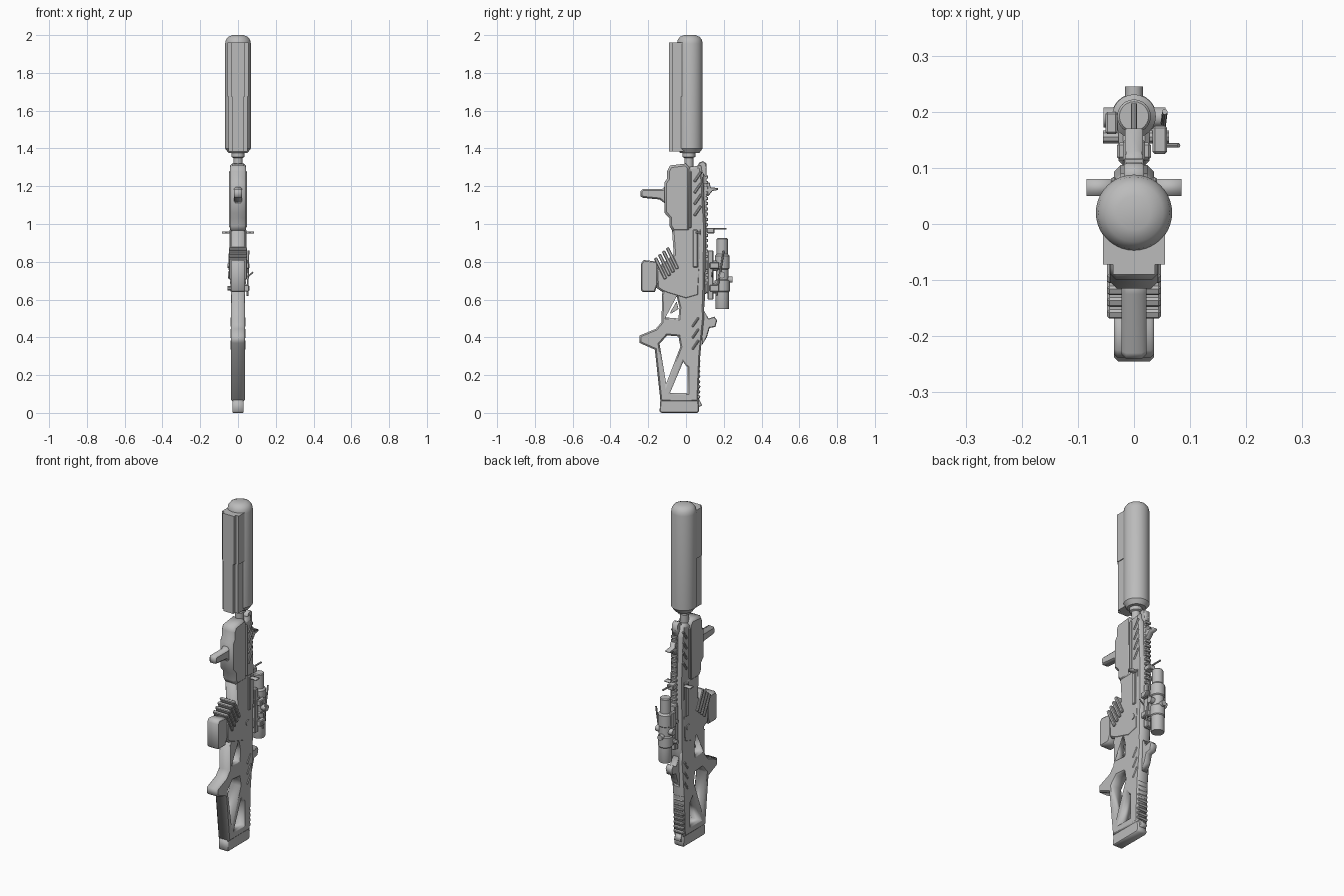
import bpy, bmesh, math
from mathutils import Matrix, Vector

start = bpy.data.objects.get("Cube")
if start:
    bpy.data.objects.remove(start, do_unlink=True)

grey = bpy.data.materials.new("plain grey")
grey.use_nodes = True
grey.diffuse_color = (0.5, 0.5, 0.5, 1)
grey.node_tree.nodes["Principled BSDF"].inputs["Base Color"].default_value = grey.diffuse_color


def add(name, mesh, smooth=False):
    mesh.materials.clear()
    mesh.materials.append(grey)
    obj = bpy.data.objects.new(name, mesh)
    bpy.context.collection.objects.link(obj)
    if smooth:
        bpy.ops.object.select_all(action="DESELECT")
        obj.select_set(True)
        bpy.context.view_layer.objects.active = obj
        bpy.ops.object.shade_smooth_by_angle(angle=math.radians(35))
    return obj


def plate(name, half, outline, holes=(), bevel=0.006, x=0.0):
    """Side outline in (y, z), optionally pierced, thickened along x."""
    curve = bpy.data.curves.new(name, "CURVE")
    curve.dimensions = "2D"
    curve.fill_mode = "BOTH"
    curve.extrude = half - bevel
    curve.bevel_depth = bevel
    curve.bevel_resolution = 0
    curve.offset = -bevel
    for loop in (outline, *holes):
        spline = curve.splines.new("POLY")
        spline.points.add(len(loop) - 1)
        for point, (y, z) in zip(spline.points, loop):
            point.co = (y, z, 0, 1)
        spline.use_cyclic_u = True
    temp = bpy.data.objects.new("temp", curve)
    bpy.context.collection.objects.link(temp)
    graph = bpy.context.evaluated_depsgraph_get()
    mesh = bpy.data.meshes.new_from_object(temp.evaluated_get(graph))
    bpy.data.objects.remove(temp)
    mesh.transform(Matrix(((0, 0, 1, x), (1, 0, 0, 0), (0, 1, 0, 0), (0, 0, 0, 1))))
    return add(name, mesh)


def box(name, centre, size, tilt=0.0, bevel=0.004):
    """Chamfered block, tilted about x."""
    bm = bmesh.new()
    bmesh.ops.create_cube(bm, size=1)
    bmesh.ops.scale(bm, vec=size, verts=bm.verts)
    if bevel:
        bmesh.ops.bevel(bm, geom=bm.edges[:], offset=bevel, segments=1, affect="EDGES")
    bm.transform(Matrix.Translation(centre) @ Matrix.Rotation(tilt, 4, "X"))
    mesh = bpy.data.meshes.new(name)
    bm.to_mesh(mesh)
    bm.free()
    return add(name, mesh)


def lathe(name, base, profile, axis=(0, 0, 1), sides=24):
    """Turned part from (radius, distance) pairs along an axis."""
    bm = bmesh.new()
    rings = []
    for radius, height in profile:
        angles = [math.tau * i / sides for i in range(sides)]
        rings.append([bm.verts.new((radius * math.cos(a), radius * math.sin(a), height)) for a in angles])
    for low, high in zip(rings, rings[1:]):
        for i in range(sides):
            j = (i + 1) % sides
            bm.faces.new((low[i], low[j], high[j], high[i]))
    bm.faces.new(rings[0][::-1])
    bm.faces.new(rings[-1])
    turn = Vector((0, 0, 1)).rotation_difference(Vector(axis)).to_matrix().to_4x4()
    bm.transform(Matrix.Translation(base) @ turn)
    mesh = bpy.data.meshes.new(name)
    bm.to_mesh(mesh)
    bm.free()
    return add(name, mesh, True)


def rod(name, a, b, radius, sides=8):
    span = Vector(b) - Vector(a)
    return lathe(name, a, [(radius, 0), (radius, span.length)], span, sides)


# Long muffled muzzle with its domed end and front cover
lathe("muzzle_can", (0, 0.02, 0), [(0.05, 1.375), (0.068, 1.4), (0.068, 1.955), (0.064, 1.975),
                                   (0.052, 1.991), (0.03, 2.0)], sides=40)
for name, half, low, high in (("cover_upper", 0.055, 1.675, 1.96), ("cover_lower", 0.05, 1.385, 1.675)):
    cover = box(name, (0, -0.03, (low + high) / 2), (2 * half, 0.12, high - low), bevel=0)
    bm = bmesh.new()
    bm.from_mesh(cover.data)
    corners = [e for e in bm.edges if all(v.co.y < -0.08 for v in e.verts)
               and abs(e.verts[0].co.z - e.verts[1].co.z) > 0.1]
    bmesh.ops.bevel(bm, geom=corners, offset=0.018, segments=2, affect="EDGES")
    bm.to_mesh(cover.data)
    bm.free()
lathe("barrel", (0, 0.015, 0), [(0.024, 1.25), (0.024, 1.35), (0.034, 1.355), (0.034, 1.38)])

# Handguard and receiver
plate("handguard", 0.043, [(-0.085, 1.31), (-0.1, 1.28), (-0.1, 1.24), (-0.115, 1.22), (-0.115, 1.06),
                           (-0.088, 1.03), (-0.088, 0.99), (-0.07, 0.96), (0.02, 0.96), (0.02, 1.3), (0, 1.32)],
      bevel=0.012)
plate("upper_housing", 0.036, [(0, 1.3), (0.08, 1.31), (0.09, 1.24), (0.105, 0.98), (0.1, 0.6), (0.085, 0.42),
                               (0.04, 0.4), (-0.02, 0.9)], bevel=0.012)
plate("receiver", 0.038, [(-0.075, 0.98), (-0.065, 0.84), (-0.16, 0.76), (-0.155, 0.66), (-0.125, 0.64),
                          (-0.1, 0.63), (0, 0.6), (0.07, 0.62), (0.085, 0.98)], bevel=0.01)

# Pierced stock with trigger opening and angled grip
plate("stock", 0.036, [(-0.125, 0.66), (-0.13, 0.48), (-0.16, 0.445), (-0.245, 0.41), (-0.245, 0.37),
                       (-0.165, 0.335), (-0.135, 0.06), (0.065, 0.06), (0.075, 0.3), (0.095, 0.5), (0.09, 0.66)],
      [[(-0.115, 0.62), (-0.05, 0.62), (-0.035, 0.56), (-0.04, 0.5), (-0.105, 0.505)],
       [(-0.14, 0.365), (-0.1, 0.41), (-0.04, 0.405), (-0.03, 0.35), (-0.105, 0.155)],
       [(-0.015, 0.27), (0.008, 0.24), (0.008, 0.105), (-0.085, 0.105)]], bevel=0.008)
plate("butt_plate", 0.03, [(-0.14, 0.008), (-0.13, 0), (0.06, 0), (0.07, 0.01), (0.065, 0.075), (0.03, 0.085),
                           (-0.1, 0.07), (-0.135, 0.08)], bevel=0.005)
plate("trigger", 0.008, [(-0.05, 0.59), (-0.085, 0.53), (-0.08, 0.525), (-0.04, 0.55)], bevel=0.001)
plate("butt_heel", 0.02, [(0.05, 0.02), (0.085, 0.04), (0.065, 0.08)], bevel=0.002)
for i in range(9):
    box("cheek_rib", (0, 0.055, 0.09 + i * 0.027), (0.064, 0.042, 0.018), tilt=-0.45)

# Magazine, its well ribs and the front grip
plate("magazine", 0.036, [(-0.15, 0.8), (-0.225, 0.81), (-0.238, 0.79), (-0.238, 0.65), (-0.228, 0.64),
                          (-0.165, 0.64), (-0.15, 0.68)], bevel=0.006)
for i in range(4):
    box("well_rib", (0, -0.135 + i * 0.021, 0.765 + i * 0.018), (0.096, 0.018, 0.125), tilt=0.45)
plate("front_grip", 0.022, [(-0.1, 1.21), (-0.125, 1.185), (-0.23, 1.185), (-0.24, 1.175), (-0.24, 1.145),
                            (-0.225, 1.138), (-0.14, 1.13), (-0.1, 1.1)], bevel=0.008)

# Top rail and teeth
box("rail", (0, 0.1, 0.96), (0.03, 0.018, 0.66))
for i in range(22):
    box("rail_tooth", (0, 0.111, 0.66 + i * 0.028), (0.036, 0.012, 0.016), bevel=0.002)

# Side trim mirrored on both flanks
for side in (-1, 1):
    box("handguard_strip", (side * 0.041, 0.022, 1.13), (0.012, 0.014, 0.3))
    for i in range(4):
        box("vent_bar", (side * 0.036, 0.062, 1.07 + i * 0.06), (0.01, 0.014, 0.065), tilt=-0.6)
    box("bolt_cover", (side * 0.037, 0.05, 0.87), (0.016, 0.026, 0.2))
    rod("receiver_pin", (0, 0.035, 0.7), (side * 0.042, 0.035, 0.7), 0.016, 12)
    plate("charging_wing", 0.022, [(0.05, 0.951), (0.08, 0.951), (0.08, 0.959), (0.05, 0.959)],
          bevel=0.001, x=side * 0.063)
    for i in range(3):
        box("stock_slash", (side * 0.036, 0.05, 0.36 + i * 0.06), (0.008, 0.012, 0.06), tilt=-0.6)

# Telescopic sight with knobs and mounts
lathe("scope_tube", (0, 0.192, 0), [(0.034, 0.55), (0.036, 0.555), (0.036, 0.64), (0.04, 0.645), (0.04, 0.7),
                                    (0.033, 0.705), (0.033, 0.76), (0.039, 0.765), (0.039, 0.83), (0.03, 0.84),
                                    (0.03, 0.92), (0.026, 0.925)])
for z in (0.66, 0.78):
    box("scope_mount", (0, 0.14, z), (0.056, 0.07, 0.055), bevel=0.008)
    box("scope_clamp", (0.046, 0.15, z), (0.026, 0.05, 0.035))
    rod("clamp_screw", (-0.055, 0.155, z), (0.062, 0.155, z), 0.012, 10)
box("scope_base", (0, 0.13, 0.73), (0.06, 0.03, 0.26))
rod("height_knob", (0, 0.21, 0.705), (0, 0.245, 0.705), 0.016, 12)
rod("side_knob", (-0.054, 0.19, 0.73), (0.056, 0.19, 0.73), 0.018, 12)
rod("clamp_lever", (0.05, 0.14, 0.72), (0.08, 0.14, 0.745), 0.004)
rod("scope_cable", (0.05, 0.16, 0.62), (0.055, 0.2, 0.86), 0.005)
box("battery_box", (-0.04, 0.18, 0.8), (0.022, 0.04, 0.09))

# Folding sights and sling hook
plate("front_sight", 0.016, [(0.09, 1.14), (0.12, 1.15), (0.14, 1.175), (0.17, 1.18), (0.17, 1.19),
                             (0.13, 1.195), (0.125, 1.22), (0.1, 1.22)], bevel=0.003)
rod("sight_post", (0, 0.1, 0.975), (0, 0.215, 0.975), 0.005)
box("sight_block", (0, 0.13, 0.965), (0.04, 0.04, 0.03))
plate("rear_sight", 0.02, [(0.085, 0.36), (0.11, 0.4), (0.125, 0.45), (0.155, 0.455), (0.165, 0.49),
                           (0.15, 0.51), (0.12, 0.5), (0.09, 0.55)], bevel=0.004)
plate("gas_block", 0.018, [(0.05, 1.29), (0.07, 1.29), (0.11, 1.24), (0.108, 1.32), (0.09, 1.333),
                           (0.07, 1.325)], bevel=0.004)
